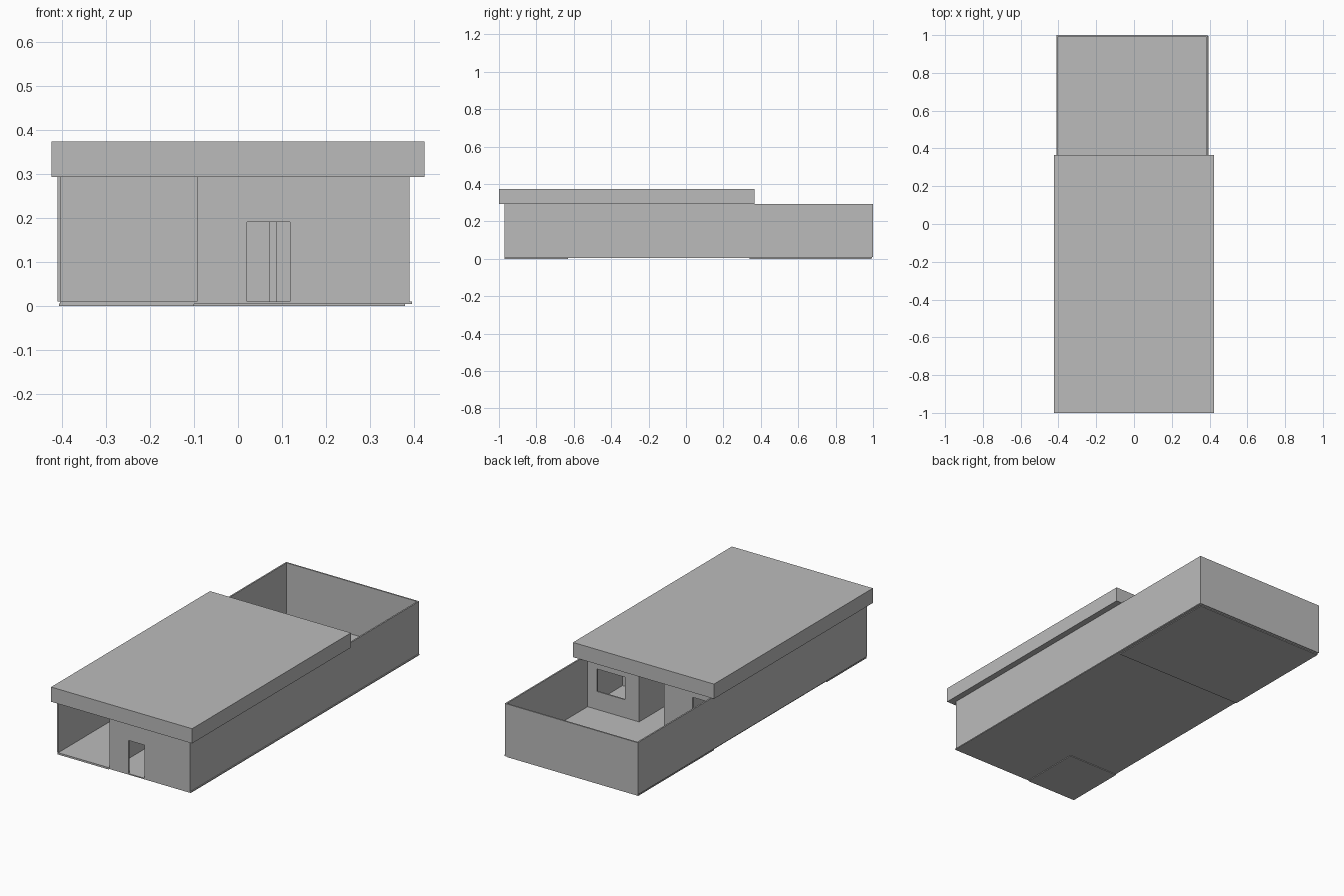
import bpy
import bmesh

cube = bpy.data.objects.get("Cube")
if cube:
    bpy.data.objects.remove(cube, do_unlink=True)

grey = bpy.data.materials.new("plain_grey")
grey.use_nodes = True
grey.diffuse_color = (0.5, 0.5, 0.5, 1)
grey.node_tree.nodes["Principled BSDF"].inputs["Base Color"].default_value = (0.5, 0.5, 0.5, 1)

FLOOR, EAVE = 0.01, 0.293
LEFT, RIGHT = 0.39, -0.41
FRONT, BACK, REAR = -0.97, 0.30, 1.0
THIN, THICK = 0.008, 0.014


def finish(name, bm):
    mesh = bpy.data.meshes.new(name)
    bm.to_mesh(mesh)
    bm.free()
    mesh.materials.append(grey)
    obj = bpy.data.objects.new(name, mesh)
    bpy.context.collection.objects.link(obj)
    return obj


def box(name, xs, ys, zs):
    """Box spanning a low and high value on each axis."""
    bm = bmesh.new()
    bmesh.ops.create_cube(bm, size=1)
    for v in bm.verts:
        for i, (lo, hi) in enumerate((xs, ys, zs)):
            v.co[i] = lo if v.co[i] < 0 else hi
    return finish(name, bm)


def cross_wall(name, x0, x1, y, hole=None):
    """Wall across the building with its front at y; hole is (x0, x1, z0, z1)."""
    if hole is None:
        return box(name, (x0, x1), (y, y + THIN), (FLOOR, EAVE))
    hx0, hx1, hz0, hz1 = hole
    xs = sorted({x0, hx0, hx1, x1})
    zs = sorted({FLOOR, hz0, hz1, EAVE})
    bm = bmesh.new()
    for xa, xb in zip(xs, xs[1:]):
        for za, zb in zip(zs, zs[1:]):
            if xa >= hx0 and xb <= hx1 and za >= hz0 and zb <= hz1:
                continue
            corners = ((xa, za), (xb, za), (xb, zb), (xa, zb))
            bm.faces.new([bm.verts.new((x, y, z)) for x, z in corners])
    bmesh.ops.remove_doubles(bm, verts=bm.verts, dist=0.0001)
    obj = finish(name, bm)
    solid = obj.modifiers.new("thickness", "SOLIDIFY")
    solid.thickness = THIN
    solid.offset = -1
    return obj


def long_wall(name, x, y0, y1, thick=THIN):
    """Wall along the building with its right face at x."""
    return box(name, (x, x + thick), (y0, y1), (FLOOR, EAVE))


# Floor slabs
box("house_floor", (RIGHT + 0.005, LEFT + 0.005), (FRONT, REAR - 0.005), (0.004, FLOOR))
box("carport_slab", (RIGHT + 0.003, -0.1), (FRONT, -0.63), (0, 0.005))
box("courtyard_slab", (RIGHT + 0.003, LEFT - 0.01), (0.34, REAR - 0.008), (0, 0.005))

# Outer walls, running on around the rear courtyard
long_wall("left_outer_wall", LEFT - THIN, FRONT, REAR)
long_wall("right_outer_wall", RIGHT, FRONT, REAR)
cross_wall("courtyard_rear_wall", RIGHT + THIN, LEFT - THIN, REAR - THIN)

# Front wall with doorway beside the open carport
cross_wall("front_wall", -0.079, LEFT - THIN, FRONT, (0.02, 0.118, FLOOR, 0.19))

# Hallway walls
long_wall("carport_side_wall", -0.093, FRONT, BACK, THICK)
long_wall("hall_left_wall", 0.072, 0, BACK, THICK)

# Rear rooms with windows onto the courtyard
cross_wall("left_room_window_wall", 0.086, LEFT - THIN, BACK - THIN, (0.157, 0.325, 0.108, 0.23))
cross_wall("right_room_window_wall", RIGHT + THIN, -0.079, BACK - THIN, (-0.37, -0.25, 0.108, 0.23))
cross_wall("left_room_front_wall", 0.086, LEFT - THIN, -THIN)
cross_wall("carport_rear_wall", RIGHT + THIN, -0.093, -0.4)

# Flat overhanging roof
box("roof", (-0.424, 0.424), (-1, 0.365), (EAVE, 0.373))
